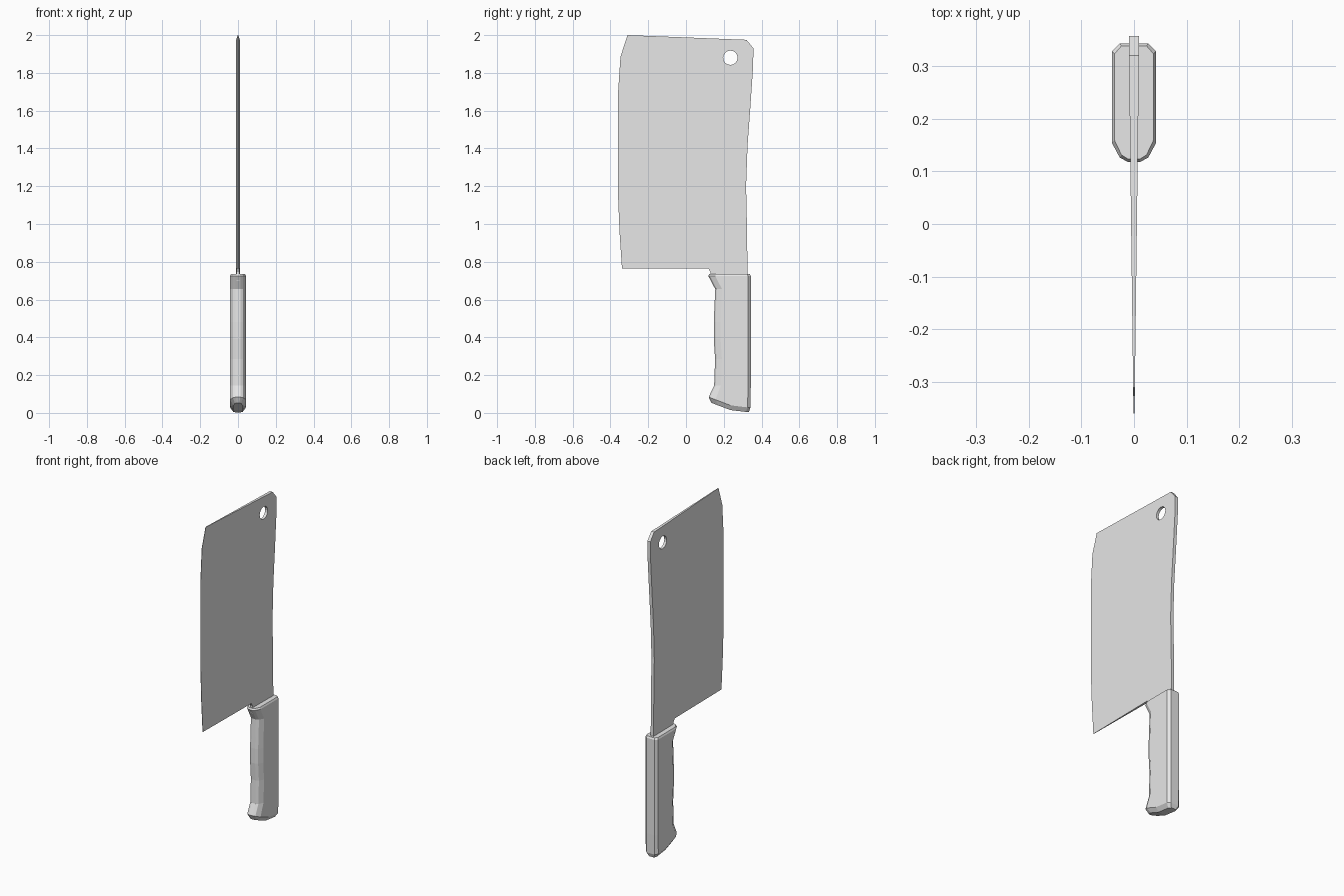
import bpy
import bmesh
from math import cos, sin, pi

if "Cube" in bpy.data.objects:
    bpy.data.objects.remove(bpy.data.objects["Cube"])

# One plain grey for everything
grey = bpy.data.materials.new("light grey")
grey.use_nodes = True
colour = (0.8, 0.8, 0.8, 1)
grey.diffuse_color = colour
grey.node_tree.nodes["Principled BSDF"].inputs["Base Color"].default_value = colour


def add_object(name, mesh):
    obj = bpy.data.objects.new(name, mesh)
    bpy.context.collection.objects.link(obj)
    mesh.materials.clear()
    mesh.materials.append(grey)
    for poly in mesh.polygons:
        poly.use_smooth = False
    return obj


# Blade: filled side profile (y, z) with a hanging hole
outline = [(-.339, .765), (-.352, .96), (-.36, 1.16), (-.36, 1.69),
           (-.347, 1.885), (-.31, 2.0), (.32, 1.975), (.357, 1.93),
           (.355, 1.83), (.34, 1.61), (.326, 1.42), (.318, 1.2),
           (.323, .97), (.326, .70), (.13, .70), (.13, .745), (.118, .765)]
hole = [(.235 + .038 * cos(a * pi / 8), 1.88 + .038 * sin(a * pi / 8))
        for a in range(16)]

curve = bpy.data.curves.new("blade_profile", "CURVE")
curve.dimensions = "2D"
curve.fill_mode = "BOTH"
curve.extrude = 1
for path in (outline, hole):
    spline = curve.splines.new("POLY")
    spline.points.add(len(path) - 1)
    for point, (y, z) in zip(spline.points, path):
        point.co = (y, z, 0, 1)
    spline.use_cyclic_u = True
helper = bpy.data.objects.new("blade_profile", curve)
bpy.context.collection.objects.link(helper)
bpy.context.view_layer.update()
mesh = bpy.data.meshes.new_from_object(
    helper.evaluated_get(bpy.context.evaluated_depsgraph_get()))
bpy.data.objects.remove(helper)

# Stand the profile up and thin it from the spine to the cutting edge
bm = bmesh.new()
bm.from_mesh(mesh)
for v in bm.verts:
    y, z, side = v.co
    v.co = (side * (.001 + .009 * (y + .36) / .72), y, z)
bmesh.ops.remove_doubles(bm, verts=bm.verts, dist=.0001)
bmesh.ops.recalc_face_normals(bm, faces=bm.faces)
bm.to_mesh(mesh)
bm.free()
add_object("blade", mesh)


# Handle: chamfered section lofted along z
def section(front, back=.343, width=1.0):
    half = [(.012, front), (.027, front + .008), (.042, front + .036),
            (.042, .235), (.042, back - .015), (.027, back)]
    half = [(x * width, y) for x, y in half]
    return half + [(-x, y) for x, y in reversed(half)]


def butt_height(y):
    # Sloping underside, steeper towards the front
    return .015 + .38 * (.235 - y) if y < .235 else .015 - .12 * (y - .235)


rings = []
for lift, front, back, width in [(0, .135, .332, .6), (.025, .12, .341, 1)]:
    rings.append([(x, y, butt_height(y) + lift)
                  for x, y in section(front, back, width)])
for z, front in [(.145, .149), (.285, .154), (.39, .147), (.48, .147),
                 (.55, .15), (.655, .155), (.725, .118)]:
    rings.append([(x, y, z) for x, y in section(front)])
rings.append([(x, y, .735) for x, y in section(.123, .338, .88)])

bm = bmesh.new()
loops = [[bm.verts.new(p) for p in ring] for ring in rings]
count = len(loops[0])
for low, high in zip(loops, loops[1:]):
    for i in range(count):
        j = (i + 1) % count
        bm.faces.new((low[i], low[j], high[j], high[i]))
for cap in (loops[0], loops[-1]):
    for i in range(count // 2 - 1):
        bm.faces.new((cap[i], cap[i + 1], cap[-i - 2], cap[-i - 1]))
bmesh.ops.recalc_face_normals(bm, faces=bm.faces)
mesh = bpy.data.meshes.new("handle")
bm.to_mesh(mesh)
bm.free()
add_object("handle", mesh)
